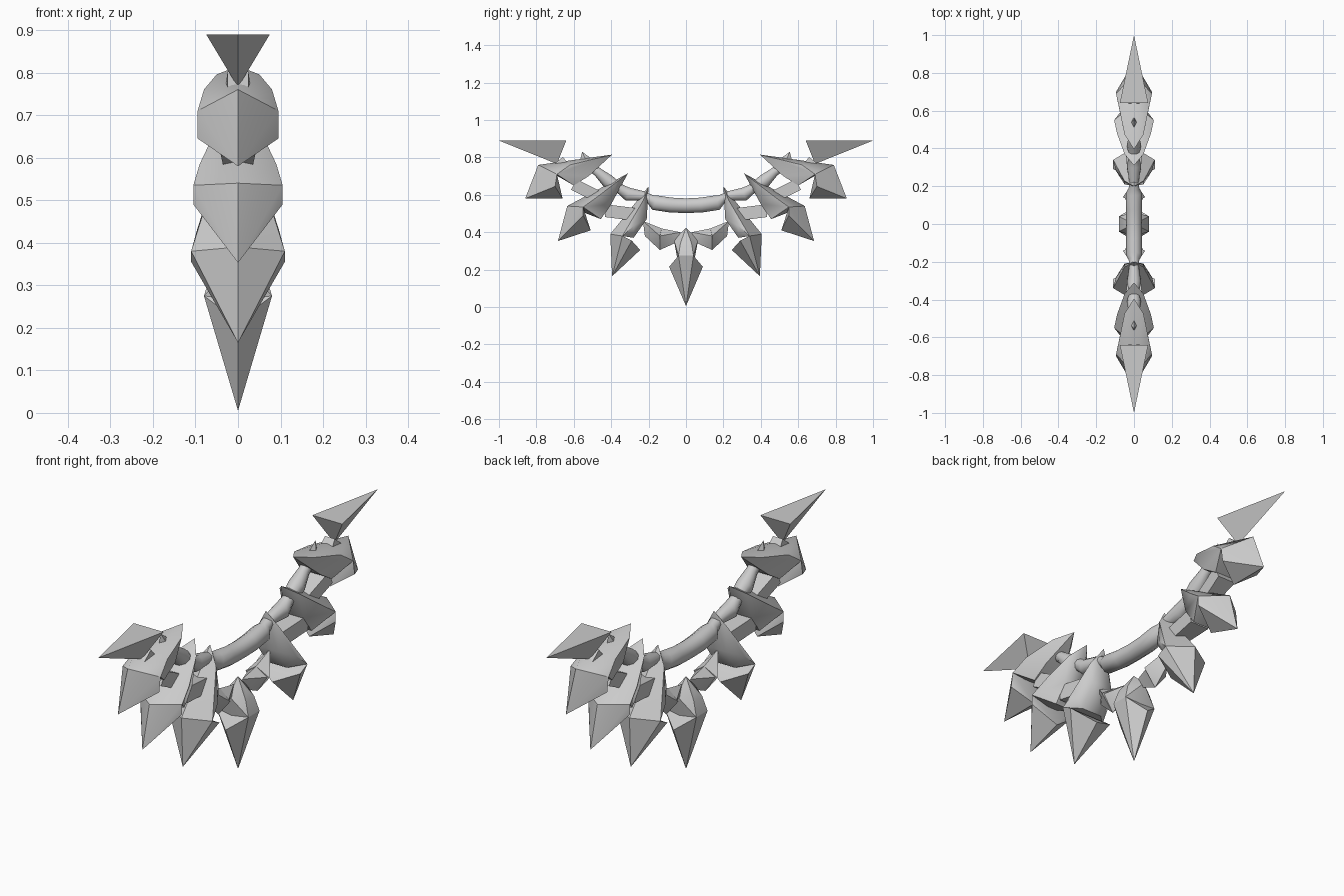
import bpy, bmesh
from mathutils import Vector

cube = bpy.data.objects.get("Cube")
if cube:
    bpy.data.objects.remove(cube)

grey = bpy.data.materials.new("stone_grey")
grey.use_nodes = True
COLOUR = (0.6, 0.6, 0.6, 1)
grey.diffuse_color = COLOUR
grey.node_tree.nodes["Principled BSDF"].inputs["Base Color"].default_value = COLOUR


def finish(ob, angle):
    ob.data.materials.clear()
    ob.data.materials.append(grey)
    bpy.ops.object.select_all(action="DESELECT")
    ob.select_set(True)
    bpy.context.view_layer.objects.active = ob
    bpy.ops.object.shade_smooth_by_angle(angle=angle)


def faceted(name, hulls, side=1, angle=0.6):
    """Join convex pieces; each point (x, y, z) is mirrored across x = 0."""
    bm = bmesh.new()
    for points in hulls:
        full = {(sx * x, side * y, z) for x, y, z in points for sx in (1, -1)}
        verts = [bm.verts.new(p) for p in sorted(full)]
        out = bmesh.ops.convex_hull(bm, input=verts)
        loose = [v for v in out["geom_interior"] if isinstance(v, bmesh.types.BMVert)]
        bmesh.ops.delete(bm, geom=loose, context="VERTS")
    bmesh.ops.recalc_face_normals(bm, faces=bm.faces)
    mesh = bpy.data.meshes.new(name)
    bm.to_mesh(mesh)
    bm.free()
    ob = bpy.data.objects.new(name, mesh)
    bpy.context.collection.objects.link(ob)
    finish(ob, angle)


def mid(y, z):
    return (0, y, z)


def spike(name, side, tip, shoulder, barb, notch, inner, point, wide, low, upper):
    """Spearhead blade with a notch underneath and a long swept-back point."""
    head = [mid(*tip), mid(*shoulder), mid(*barb), wide, low]
    # The point stays broad almost to its end
    near = Vector(mid(*point)).lerp(Vector(upper), 0.35)
    near.x = 0.05
    tail = [mid(*shoulder), (.05, *notch), (.05, *inner), mid(*point),
            wide, upper, tuple(near)]
    faceted(name, [head, tail], side, 0.8)


def link(name, side, start, end, width, height):
    """Tapered bar joining two blades."""
    a, b = Vector(start), Vector(end)
    n = (b - a).normalized()
    n = Vector((-n.y, n.x)) * height
    faceted(name, [[(w, *(p + n * s)) for p, w in ((a, width), (b, width * 0.7))
                    for s in (1, -1)]], side)


for side, label in ((1, "back"), (-1, "front")):
    # End points of the chain
    faceted(label + "_end_point", [[mid(1, .89), (.075, .64, .89), mid(.69, .765)]], side)

    # Three swept blades
    spike(label + "_upper_blade", side, (.86, .58), (.79, .76), (.66, .58), (.60, .65),
          (.52, .70), (.395, .815), (.095, .69, .71), (.095, .70, .645), (.08, .62, .76))
    spike(label + "_middle_blade", side, (.685, .353), (.635, .54), (.51, .41), (.455, .47),
          (.40, .55), (.31, .715), (.105, .55, .535), (.105, .55, .49), (.09, .48, .585))
    spike(label + "_lower_blade", side, (.395, .165), (.405, .39), (.245, .305), (.28, .37),
          (.21, .47), (.20, .645), (.11, .34, .38), (.11, .29, .355), (.095, .28, .435))

    # Bars between the blades
    link(label + "_end_link", side, (.62, .71), (.68, .785), .035, .028)
    link(label + "_upper_link", side, (.60, .655), (.48, .595), .045, .032)
    link(label + "_middle_link", side, (.43, .515), (.27, .495), .048, .034)

    # Winged joint beside the centre blade
    faceted(label + "_winged_joint", [
        [mid(.23, .46), mid(.22, .38), mid(.14, .305), (.06, .14, .38), mid(.13, .42)],
        [mid(.14, .305), (.05, .14, .38), mid(.13, .42), mid(.03, .40), mid(.04, .35)]], side)

    # Flared prong at the end of the tube
    faceted(label + "_tube_prong", [[(.03, .52, .75), mid(.555, .83), mid(.48, .775),
                                     mid(.57, .77)]], side)

# Centre blade
head = [mid(0, .005)]
tail = [mid(0, .425), (.04, 0, .37)]
for s in (1, -1):
    head += [mid(s * .09, .215), (.08, s * .04, .275)]
    tail += [mid(s * .045, .25), (.08, s * .04, .275), mid(s * .065, .36), (.06, s * .03, .34)]
faceted("centre_blade", [head, tail])

# Smooth tube with narrowed joints: y, z, radius
half = [(.08, .545, .042), (.165, .558, .043), (.19, .575, .028), (.23, .595, .026),
        (.31, .603, .038), (.35, .63, .028), (.42, .675, .038), (.47, .72, .026),
        (.54, .775, .022)]
path = [(-y, z, r) for y, z, r in reversed(half)] + [(0, .542, .041)] + half
curve = bpy.data.curves.new("spine_tube", "CURVE")
curve.dimensions = "3D"
curve.bevel_depth = 1
curve.bevel_resolution = 3
curve.use_fill_caps = True
spline = curve.splines.new("POLY")
spline.points.add(len(path) - 1)
for p, (y, z, r) in zip(spline.points, path):
    p.co = (0, y, z, 1)
    p.radius = r
tube = bpy.data.objects.new("spine_tube", curve)
bpy.context.collection.objects.link(tube)
bpy.ops.object.select_all(action="DESELECT")
tube.select_set(True)
bpy.context.view_layer.objects.active = tube
bpy.ops.object.convert(target="MESH")
finish(bpy.context.object, 1.0)
